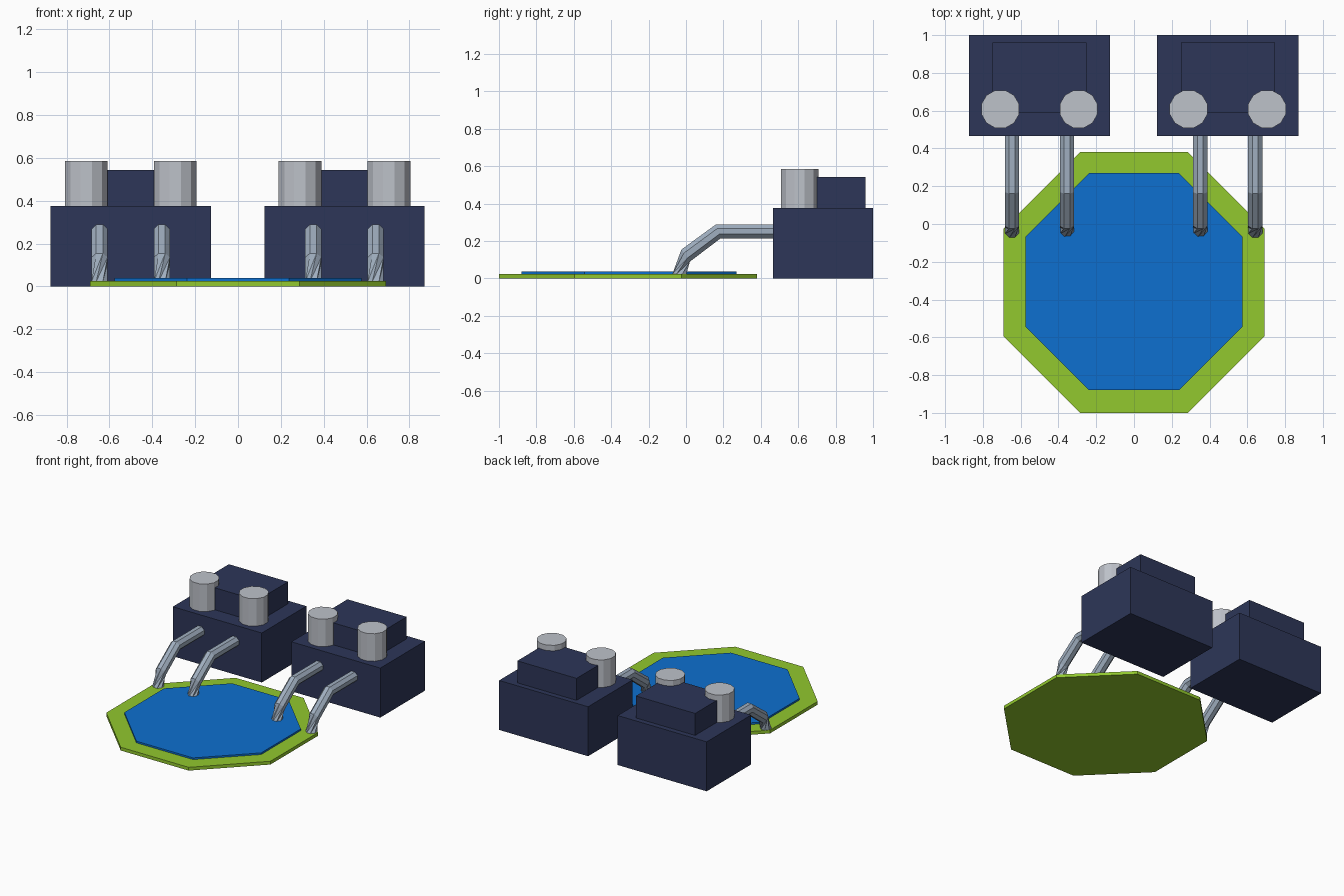
import bpy
import bmesh
from math import cos, sin, pi, radians
from mathutils import Vector

cube = bpy.data.objects.get("Cube")
if cube:
    bpy.data.objects.remove(cube, do_unlink=True)


def material(name, rgb):
    """Flat material from 0-255 display colour, stored as linear values."""
    lin = [((c / 255 + 0.055) / 1.055) ** 2.4 for c in rgb]
    m = bpy.data.materials.new(name)
    m.use_nodes = True
    m.diffuse_color = (*lin, 1)
    m.node_tree.nodes["Principled BSDF"].inputs["Base Color"].default_value = (*lin, 1)
    return m


NAVY = material("navy", (45, 54, 88))
BLUE = material("water blue", (13, 112, 208))
GREEN = material("grass green", (146, 200, 46))
GREY = material("light grey", (190, 194, 202))
STEEL = material("steel blue grey", (160, 175, 192))


def loft(name, rings, mat):
    """Join equal rings of points into a closed, flat shaded solid."""
    bm = bmesh.new()
    loops = [[bm.verts.new(p) for p in ring] for ring in rings]
    n = len(loops[0])
    for a, b in zip(loops, loops[1:]):
        for i in range(n):
            j = (i + 1) % n
            # triangles keep twisted sections faceted
            bm.faces.new((a[i], a[j], b[j]))
            bm.faces.new((a[i], b[j], b[i]))
    bm.faces.new(loops[0][::-1])
    bm.faces.new(loops[-1])
    bmesh.ops.recalc_face_normals(bm, faces=bm.faces)
    bmesh.ops.dissolve_limit(bm, angle_limit=0.01, verts=bm.verts, edges=bm.edges)
    mesh = bpy.data.meshes.new(name)
    bm.to_mesh(mesh)
    bm.free()
    mesh.materials.append(mat)
    ob = bpy.data.objects.new(name, mesh)
    bpy.context.collection.objects.link(ob)
    return ob


def prism(name, x, y, apothem, z0, z1, sides, mat):
    """Upright regular prism with flats facing the axes."""
    r = apothem / cos(pi / sides)
    angles = [(i + 0.5) * 2 * pi / sides for i in range(sides)]
    loft(name, [[(x + r * cos(a), y + r * sin(a), z) for a in angles]
                for z in (z0, z1)], mat)


def box(name, x0, x1, y0, y1, z0, z1, mat):
    loft(name, [[(x0, y0, z), (x1, y0, z), (x1, y1, z), (x0, y1, z)]
                for z in (z0, z1)], mat)


def pipe(name, x):
    """Octagonal pipe: level, sloping down, then a twisted spout."""
    # y, z, tilt of the section, section stretch, twist
    stations = [(0.5, 0.252, 90, 1.0, 0),
                (0.173, 0.252, 108, 1.05, 0),
                (-0.002, 0.122, 125, 1.05, 0),
                (-0.036, 0.022, 180, 1.0, 45)]
    rings = []
    for y, z, tilt, stretch, twist in stations:
        up = Vector((0, cos(radians(tilt)), sin(radians(tilt))))
        ring = []
        for i in range(8):
            a = (i + 0.5) * pi / 4 + radians(twist)
            ring.append(Vector((x, y, z)) + 0.0406 *
                        (Vector((cos(a), 0, 0)) + up * sin(a) * stretch))
        rings.append(ring)
    loft(name, rings, STEEL)


# Pond
prism("pond_rim", 0, -0.31, 0.69, 0, 0.025, 8, GREEN)
prism("pond_water", 0, -0.305, 0.575, 0.02, 0.038, 8, BLUE)

# Two identical pump houses side by side
for side, cx in (("right", -0.5), ("left", 0.497)):
    box(side + "_house_base", cx - 0.374, cx + 0.374, 0.465, 1, 0, 0.376, NAVY)
    box(side + "_house_top", cx - 0.249, cx + 0.249, 0.59, 0.96, 0.37, 0.543, NAVY)
    for part, tank_dx, pipe_dx in (("outer" if cx < 0 else "inner", -0.208, -0.146),
                                   ("inner" if cx < 0 else "outer", 0.207, 0.145)):
        prism(f"{side}_{part}_tank", cx + tank_dx, 0.608, 0.1, 0.37, 0.585, 12, GREY)
        pipe(f"{side}_{part}_pipe", cx + pipe_dx)
